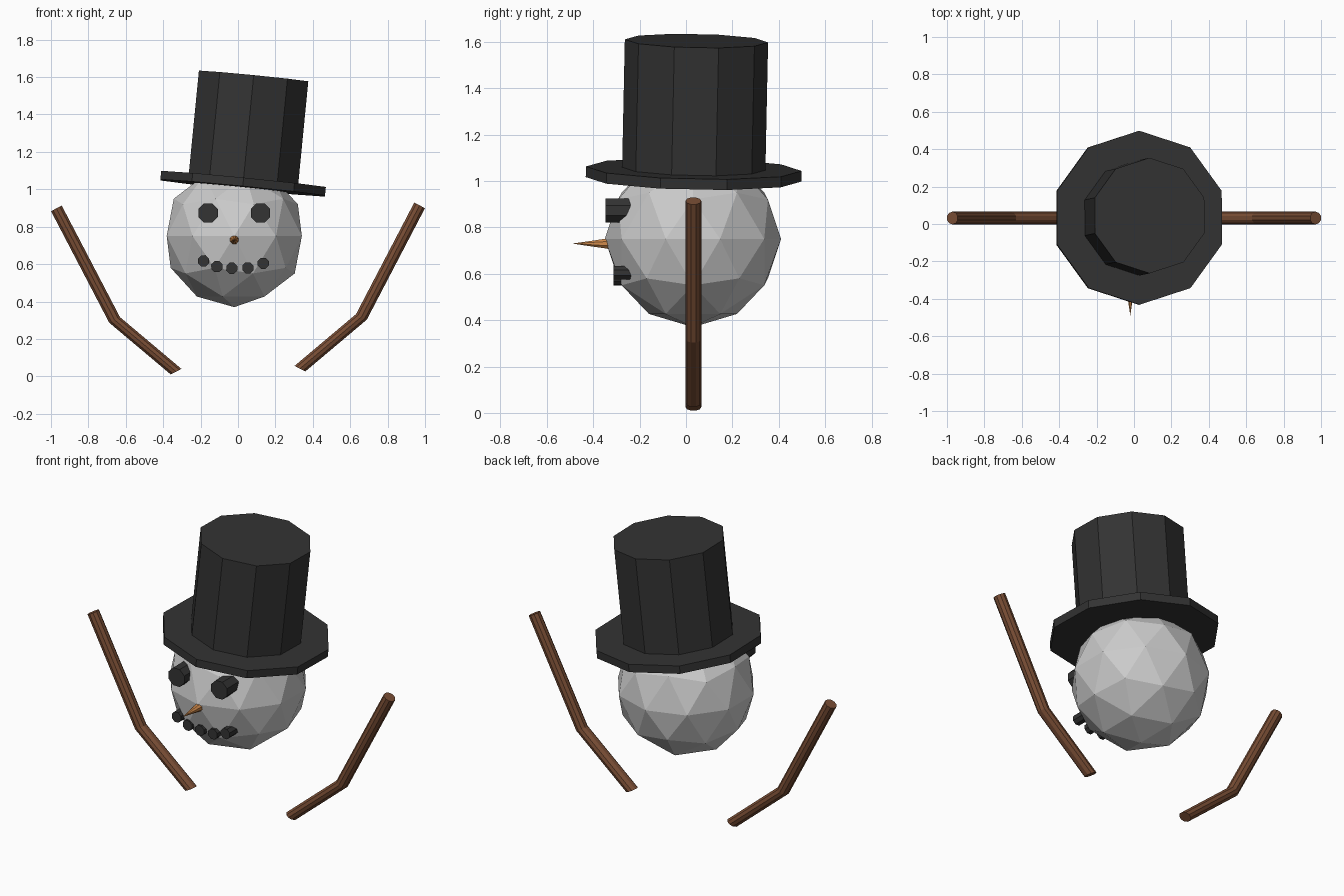
import bpy, bmesh
from math import sin, cos, pi, radians
from mathutils import Vector, Matrix

if "Cube" in bpy.data.objects:
    bpy.data.objects.remove(bpy.data.objects["Cube"])


def material(name, rgb):
    m = bpy.data.materials.new(name)
    m.diffuse_color = (*rgb, 1)
    m.use_nodes = True
    m.node_tree.nodes["Principled BSDF"].inputs["Base Color"].default_value = m.diffuse_color
    return m


BLACK = material("black", (0.033, 0.033, 0.033))
BROWN = material("wood", (0.19, 0.075, 0.035))
ORANGE = material("orange", (0.62, 0.25, 0.07))


def finish(name, bm, mat=None):
    bmesh.ops.recalc_face_normals(bm, faces=bm.faces)
    mesh = bpy.data.meshes.new(name)
    bm.to_mesh(mesh)
    bm.free()
    if mat:
        mesh.materials.append(mat)
    ob = bpy.data.objects.new(name, mesh)
    bpy.context.collection.objects.link(ob)
    return ob


def loft(name, stations, u, v, sides, mat, phase=0.0):
    """Skin polygon rings given as (centre, radius), all lying in the u-v plane."""
    bm = bmesh.new()
    u, v = Vector(u).normalized(), Vector(v).normalized()
    rings = []
    for c, r in stations:
        angles = [phase + 2 * pi * i / sides for i in range(sides)]
        rings.append([bm.verts.new(Vector(c) + r * (u * cos(a) + v * sin(a))) for a in angles])
    for a, b in zip(rings, rings[1:]):
        for i in range(sides):
            j = (i + 1) % sides
            bm.faces.new((a[i], a[j], b[j], b[i]))
    bm.faces.new(rings[0])
    bm.faces.new(rings[-1])
    bmesh.ops.remove_doubles(bm, verts=bm.verts, dist=0.0005)
    return finish(name, bm, mat)


# Head: faceted ball
bm = bmesh.new()
bmesh.ops.create_icosphere(bm, subdivisions=2, radius=0.38,
                           matrix=Matrix.Translation((-0.02, 0.03, 0.75)))
finish("head", bm)

# Hat: ten-sided brim and crown, slightly tilted
tilt = Matrix.Rotation(radians(5.6), 3, 'Y') @ Matrix.Rotation(radians(-1.2), 3, 'X')
hat_u, hat_v, up = (tilt @ Vector(a) for a in ((0, 1, 0), (1, 0, 0), (0, 0, 1)))
base = Vector((0.027, 0.033, 1.03))
loft("hat_brim", [(base - up * 0.023, 0.465), (base + up * 0.023, 0.465)],
     hat_u, hat_v, 10, BLACK)
loft("hat_crown", [(base, 0.309), (base + up * 0.577, 0.309)], hat_u, hat_v, 10, BLACK)


# Eyes and mouth: eight-sided pebbles facing forward
def pebble(name, x, z, r, front, back):
    loft(name, [((x, front, z), r), ((x, back, z), r)],
         (1, 0, 0), (0, 0, 1), 8, BLACK, pi / 8)


for name, x in (("eye_left", -0.16), ("eye_right", 0.12)):
    pebble(name, x, 0.873, 0.056, -0.348, -0.22)
mouth = [(-0.185, 0.617), (-0.113, 0.587), (-0.033, 0.578), (0.053, 0.58), (0.135, 0.604)]
for i, (x, z) in enumerate(mouth):
    pebble(f"mouth_{i + 1}", x, z, 0.032, -0.313, -0.2)

# Nose: pointed cone
loft("nose", [((-0.02, -0.30, 0.73), 0.03), ((-0.02, -0.49, 0.73), 0.0)],
     (1, 0, 0), (0, 0, 1), 8, ORANGE, pi / 8)

# Arms: bent sticks, section square to the upper part
for name, s, dz in (("arm_left", -1, 0.0), ("arm_right", 1, 0.016)):
    path = [(0.331, 0.025), (0.66, 0.302), (0.971, 0.898)]
    loft(name, [((s * x, 0.032, z + dz), 0.034) for x, z in path],
         (0, 1, 0), (s * 0.596, 0, -0.311), 10, BROWN)
